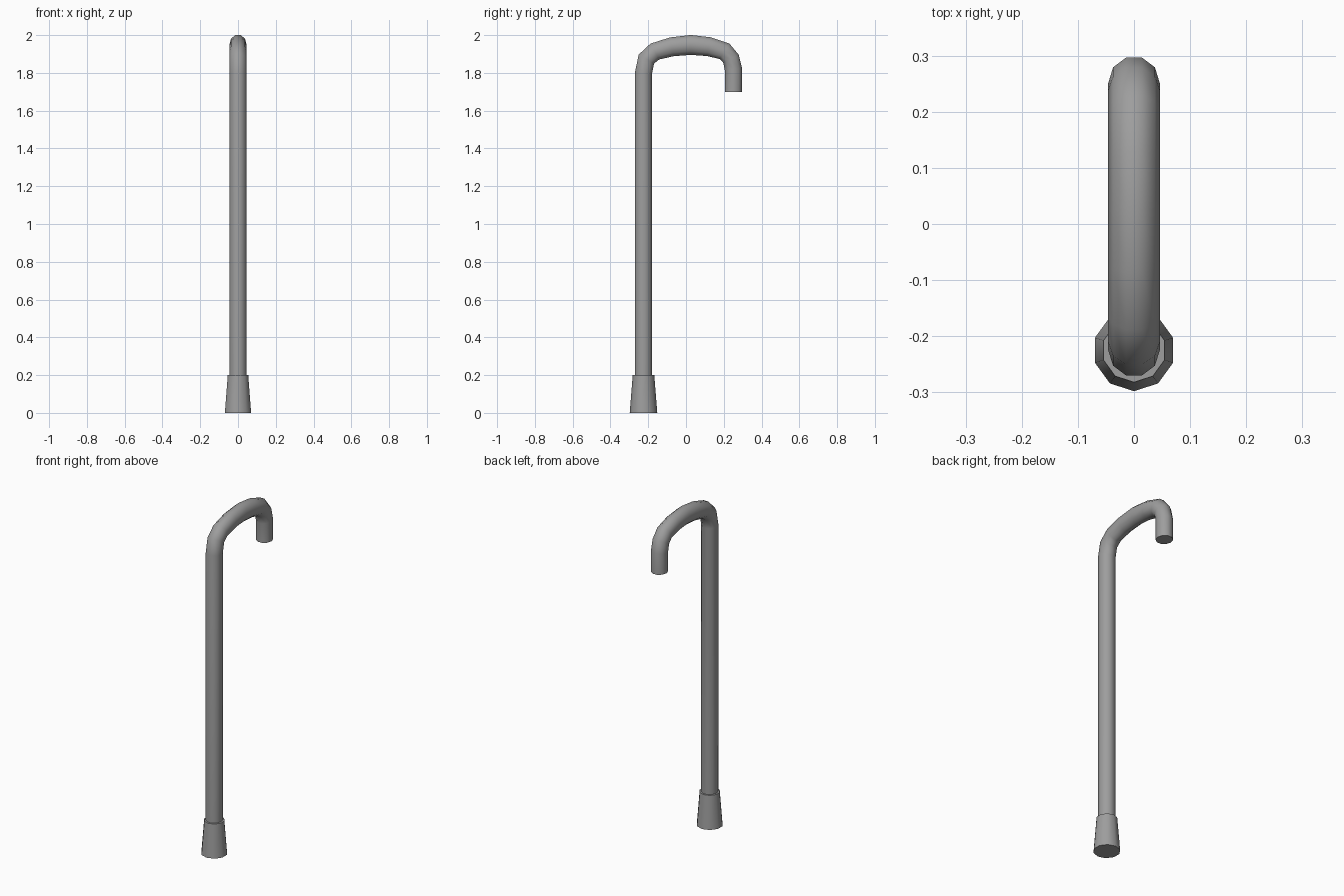
import bpy, bmesh, math
from mathutils import Vector

if "Cube" in bpy.data.objects:
    bpy.data.objects.remove(bpy.data.objects["Cube"])

SIDES = 10
CANE_Y = -0.225

# Dark grey finish shared by both parts
grey = bpy.data.materials.new("dark_grey")
grey.diffuse_color = (0.34, 0.34, 0.34, 1)
grey.use_nodes = True
grey.node_tree.nodes["Principled BSDF"].inputs["Base Color"].default_value = grey.diffuse_color


def finish(name, bm, smooth_angle):
    bmesh.ops.recalc_face_normals(bm, faces=bm.faces)
    mesh = bpy.data.meshes.new(name)
    bm.to_mesh(mesh)
    bm.free()
    mesh.materials.append(grey)
    obj = bpy.data.objects.new(name, mesh)
    bpy.context.collection.objects.link(obj)
    bpy.ops.object.select_all(action='DESELECT')
    obj.select_set(True)
    bpy.context.view_layer.objects.active = obj
    bpy.ops.object.shade_smooth_by_angle(angle=math.radians(smooth_angle))
    return obj


def skin(bm, rings):
    """Join successive rings of points and cap both ends."""
    loops = [[bm.verts.new(p) for p in ring] for ring in rings]
    for a, b in zip(loops, loops[1:]):
        for i in range(SIDES):
            j = (i + 1) % SIDES
            bm.faces.new((a[i], a[j], b[j], b[i]))
    bm.faces.new(loops[0])
    bm.faces.new(loops[-1])


# Shaft and curved handle: one tube swept along a path in the YZ plane,
# given as (y, z, depth radius); the grip is a little deeper in the middle
profile = (
    (CANE_Y, 0.0, 0.047), (CANE_Y, 1.80, 0.047), (-0.21, 1.873, 0.047),
    (-0.165, 1.913, 0.049), (-0.075, 1.938, 0.053), (0.025, 1.948, 0.055),
    (0.12, 1.939, 0.053), (0.203, 1.915, 0.049), (0.238, 1.875, 0.047),
    (0.251, 1.82, 0.048), (0.251, 1.70, 0.048))
path = [Vector((0, y, z)) for y, z, _ in profile]
width = 0.046
rings = []
for k, p in enumerate(path):
    d_in = (p - path[max(k - 1, 0)]).normalized()
    d_out = (path[min(k + 1, len(path) - 1)] - p).normalized()
    t = (d_in + d_out).normalized()
    normal = Vector((0, -t.z, t.y))
    depth = profile[k][2] / max(t.dot(d_out), t.dot(d_in))
    rings.append([p + Vector((width * math.cos(a), 0, 0))
                  + normal * depth * math.sin(a)
                  for a in (2 * math.pi * i / SIDES for i in range(SIDES))])
bm = bmesh.new()
skin(bm, rings)
finish("shaft_and_handle", bm, 60)

# Tapered foot tip
bm = bmesh.new()
skin(bm, [[Vector((r * math.sin(a), CANE_Y - r * math.cos(a), z))
           for a in (2 * math.pi * i / SIDES for i in range(SIDES))]
          for r, z in ((0.073, 0.0), (0.057, 0.20))])
finish("foot_tip", bm, 50)
